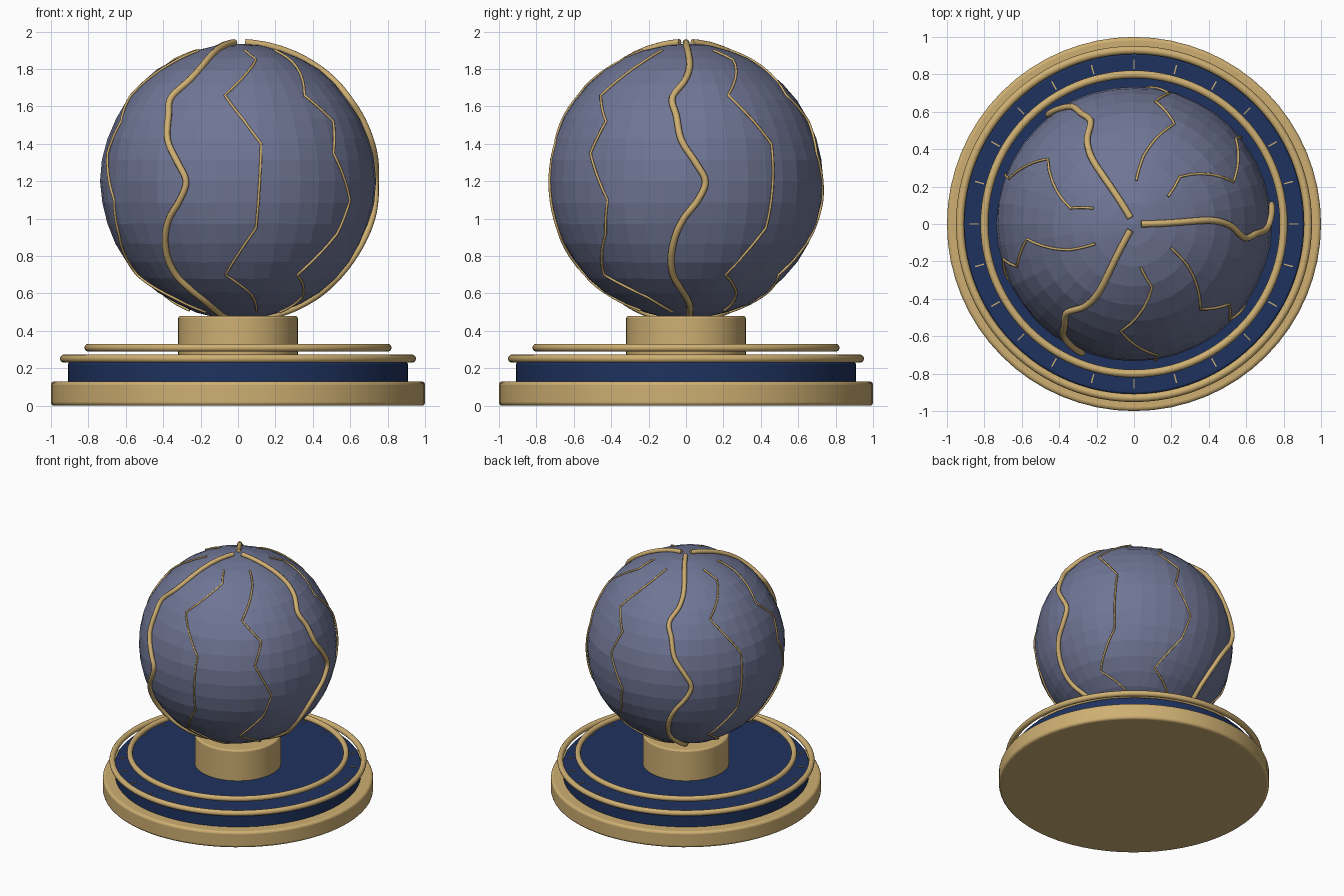
import bpy, bmesh, math
from mathutils import Vector, noise

if "Cube" in bpy.data.objects:
    bpy.data.objects.remove(bpy.data.objects["Cube"])

def material(name, rgb):
    m = bpy.data.materials.new(name)
    m.diffuse_color = (*rgb, 1)
    m.use_nodes = True
    m.node_tree.nodes["Principled BSDF"].inputs["Base Color"].default_value = m.diffuse_color
    return m

GOLD = material("gold", (0.62, 0.43, 0.17))
BLUE = material("deep_blue", (0.013, 0.032, 0.115))
STONE = material("slate", (0.16, 0.18, 0.30))
C = Vector((0, 0, 1.2))
R = 0.735

def finish(name, mat, smooth=True):
    ob = bpy.context.object
    ob.name = name
    ob.data.materials.append(mat)
    if smooth:
        bpy.ops.object.shade_smooth_by_angle(angle=math.radians(35))
    return ob

def disc(name, r, z0, z1, mat, bevel):
    bpy.ops.mesh.primitive_cylinder_add(vertices=64, radius=r, depth=z1 - z0,
                                        location=(0, 0, (z0 + z1) / 2))
    ob = finish(name, mat)
    b = ob.modifiers.new("bevel", 'BEVEL')
    b.width, b.segments = bevel, 3

def ring(name, r, minor, z):
    bpy.ops.mesh.primitive_torus_add(major_radius=r, minor_radius=minor, location=(0, 0, z),
                                     major_segments=96, minor_segments=12)
    finish(name, GOLD)

# stepped base, floating rings and pedestal
disc("base_plinth", 1.0, 0.0, 0.13, GOLD, 0.018)
disc("base_inlay", 0.91, 0.12, 0.232, BLUE, 0.012)
ring("outer_ring", 0.93, 0.022, 0.252)
ring("inner_ring", 0.80, 0.021, 0.31)
disc("pedestal", 0.32, 0.22, 0.48, GOLD, 0.012)

# dial ticks on the blue inlay
for i in range(24):
    a = math.tau * i / 24
    bpy.ops.mesh.primitive_cube_add(size=1, location=(0.855 * math.cos(a), 0.855 * math.sin(a), 0.233),
                                    rotation=(0, 0, a))
    bpy.context.object.scale = (0.05, 0.007, 0.008)
    finish("dial_tick", GOLD, False)

# faceted, slightly uneven orb
bpy.ops.mesh.primitive_uv_sphere_add(segments=40, ring_count=20, radius=R, location=C)
orb = finish("orb", STONE, False)
for v in orb.data.vertices:
    v.co *= 1 + 0.011 * noise.noise(v.co * 4.5)

def vein(name, pts, base, lift, thick, smooth, steps=5):
    """pts: (height, angle offset in degrees) down the orb surface"""
    path = []
    n = len(pts)
    # polar angle from the top of the orb instead of height
    q = [Vector((math.acos(max(-1, min(1, (z - C.z) / (R + lift)))), math.radians(d))) for z, d in pts]
    for i in range(n - 1):
        p0, p1, p2, p3 = q[max(i - 1, 0)], q[i], q[i + 1], q[min(i + 2, n - 1)]
        for k in range(steps):
            t = k / steps
            if smooth:
                p = 0.5 * (2 * p1 + (p2 - p0) * t + (2 * p0 - 5 * p1 + 4 * p2 - p3) * t * t
                           + (3 * p1 - p0 - 3 * p2 + p3) * t ** 3)
            else:
                p = p1.lerp(p2, t)
            path.append(p)
    path.append(q[-1])
    cu = bpy.data.curves.new(name, 'CURVE')
    cu.dimensions = '3D'
    cu.bevel_depth = thick
    cu.bevel_resolution = 2
    cu.use_fill_caps = True
    sp = cu.splines.new('POLY')
    sp.points.add(len(path) - 1)
    for pt, p in zip(sp.points, path):
        a, r = base + p[1], (R + lift) * math.sin(p[0])
        pt.co = (r * math.cos(a), r * math.sin(a), C.z + (R + lift) * math.cos(p[0]), 1)
    cu.materials.append(GOLD)
    ob = bpy.data.objects.new(name, cu)
    bpy.context.collection.objects.link(ob)

MAIN = [(1.942, 0), (1.85, 3), (1.75, 0), (1.65, -7), (1.55, -4.5), (1.42, -2), (1.3, 4), (1.2, 8),
        (1.1, 5), (1.0, -1), (0.9, -5), (0.78, -7.5), (0.69, -7), (0.62, -3), (0.54, 3), (0.47, 6)]
CRACK_A = [(1.9, -1), (1.85, 6), (1.66, -17), (1.52, -7), (1.4, 0), (1.2, -1), (0.95, -2),
           (0.7, -17), (0.6, -1), (0.51, 12)]
CRACK_B = [(1.9, 7), (1.84, 2), (1.66, -12), (1.52, 0), (1.35, -5), (1.1, 5), (0.92, 1),
           (0.7, -14), (0.58, 9), (0.5, 22)]

# three-fold gold veins: one thick, two thin per third
for i in range(3):
    turn = math.tau * i / 3
    vein("main_vein", MAIN, turn, 0.008, 0.018, True)
    vein("crack_vein_a", CRACK_A, turn + math.radians(40), 0.003, 0.007, False)
    vein("crack_vein_b", CRACK_B, turn + math.radians(80), 0.003, 0.007, False)
